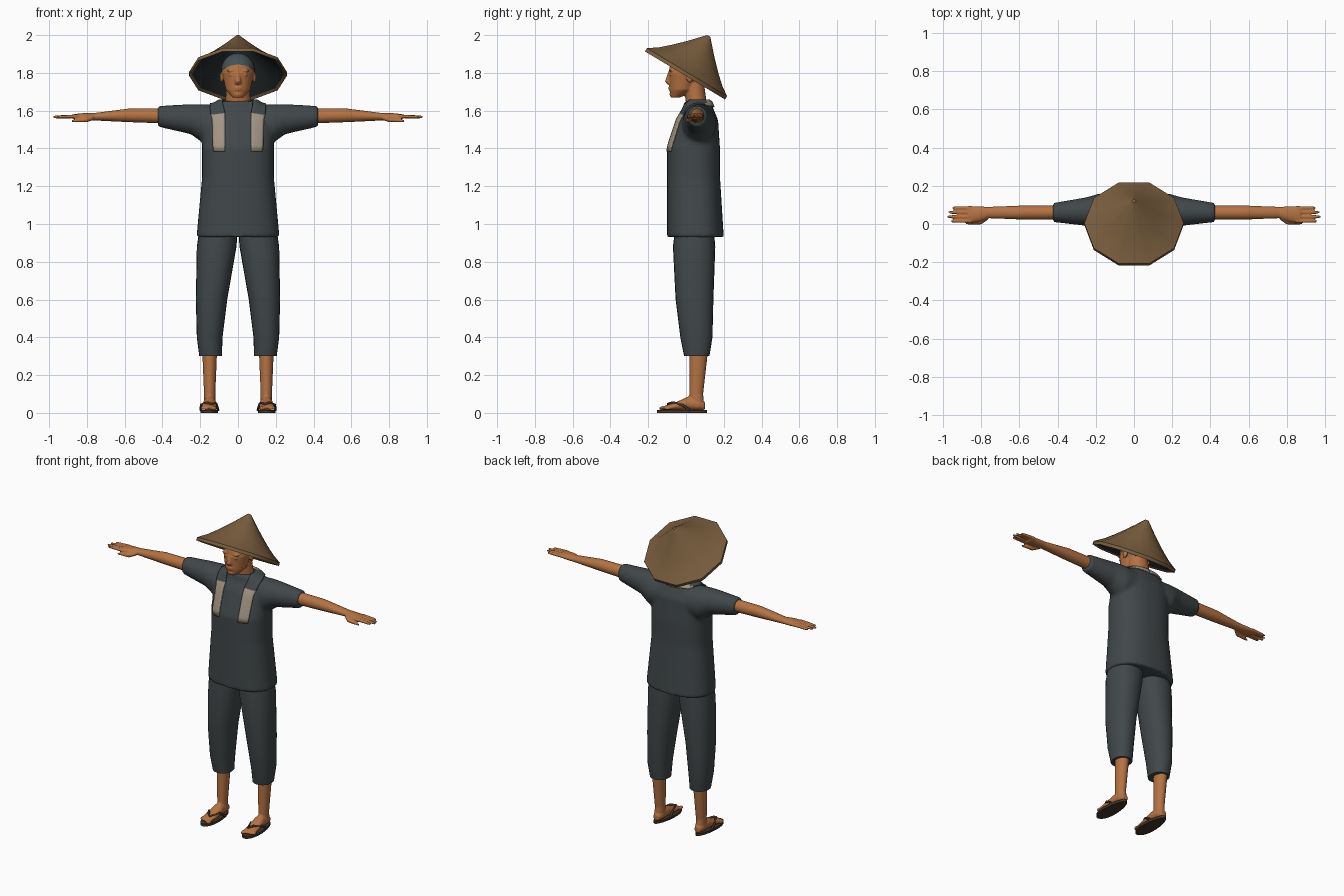
import bpy, bmesh, math
from mathutils import Matrix

cube = bpy.data.objects.get("Cube")
if cube:
    bpy.data.objects.remove(cube, do_unlink=True)


def material(name, red, green, blue):
    mat = bpy.data.materials.new(name)
    mat.use_nodes = True
    mat.diffuse_color = (red, green, blue, 1)
    shader = next(n for n in mat.node_tree.nodes if n.type == "BSDF_PRINCIPLED")
    shader.inputs["Base Color"].default_value = mat.diffuse_color
    shader.inputs["Roughness"].default_value = .9
    return mat


cloth = material("charcoal cloth", .053, .064, .068)
skin = material("tan skin", .46, .17, .055)
straw = material("brown straw", .2, .115, .05)
lining = material("dark lining", .018, .023, .025)
beige = material("beige towel", .36, .3, .23)
slate = material("slate scarf", .06, .085, .1)
leather = material("dark leather", .06, .035, .02)

AXIS_ORDER = {"x": (1, 2, 0), "y": (0, 2, 1), "z": (0, 1, 2)}


def loft(bm, axis, sections, sides=24, power=2):
    """Skin sections (position, centre u, centre v, radius u, radius v) along an axis."""
    u_index, v_index, t_index = AXIS_ORDER[axis]
    loops = []
    for position, u, v, radius_u, radius_v in sections:
        loop = []
        for i in range(sides):
            angle = math.tau * i / sides
            cosine, sine = math.cos(angle), math.sin(angle)
            point = [0, 0, 0]
            point[t_index] = position
            point[u_index] = u + radius_u * math.copysign(abs(cosine) ** (2 / power), cosine)
            point[v_index] = v + radius_v * math.copysign(abs(sine) ** (2 / power), sine)
            loop.append(bm.verts.new(point))
        loops.append(loop)
    for lower, upper in zip(loops, loops[1:]):
        for i in range(sides):
            j = (i + 1) % sides
            bm.faces.new((lower[i], lower[j], upper[j], upper[i]))
    bm.faces.new(loops[0])
    bm.faces.new(loops[-1])


def ball(bm, centre, radii):
    placement = Matrix.Translation(centre) @ Matrix.Diagonal((*radii, 1))
    bmesh.ops.create_uvsphere(bm, u_segments=24, v_segments=16, radius=1, matrix=placement)


def finish(name, bm, materials, mirror=False, voxel=0):
    bmesh.ops.recalc_face_normals(bm, faces=bm.faces)
    mesh = bpy.data.meshes.new(name)
    bm.to_mesh(mesh)
    bm.free()
    for polygon in mesh.polygons:
        polygon.use_smooth = True
    mesh.set_sharp_from_angle(angle=math.radians(42))
    for mat in materials:
        mesh.materials.append(mat)
    obj = bpy.data.objects.new(name, mesh)
    bpy.context.collection.objects.link(obj)
    if mirror:
        obj.modifiers.new("mirror", "MIRROR").use_mirror_merge = False
    if voxel:
        blend = obj.modifiers.new("blend", "REMESH")
        blend.mode, blend.voxel_size, blend.use_smooth_shade = "VOXEL", voxel, True
        relax = obj.modifiers.new("relax", "SMOOTH")
        relax.factor, relax.iterations = .5, 4
    return obj


# Shirt: torso and short sleeves blended together
bm = bmesh.new()
loft(bm, "z", [(.93, 0, .05, .22, .15), (1.25, 0, .04, .19, .14), (1.4, 0, .04, .19, .14),
               (1.55, 0, .06, .19, .11), (1.61, 0, .065, .16, .08), (1.65, 0, .06, .1, .07)],
     sides=36, power=2.4)
for side in (1, -1):
    loft(bm, "x", [(side * .1, .07, 1.53, .09, .1), (side * .18, .07, 1.53, .09, .105),
                   (side * .25, .065, 1.555, .075, .08), (side * .425, .06, 1.57, .05, .055)])
shirt = finish("shirt", bm, [cloth], voxel=.011)

# Towel: two front ends and a band around the neck, wrapped onto the shirt
bm = bmesh.new()
edges = [((.07, y, z), (.145, y, z)) for y, z in ((-.11, 1.385), (-.04, 1.59))]
for degrees in (0, 45, 90):
    cosine, sine = math.cos(math.radians(degrees)), math.sin(math.radians(degrees))
    edges.append(((.08 * cosine, .05 + .07 * sine, 1.66), (.15 * cosine, .05 + .1 * sine, 1.62)))
rows = [[bm.verts.new(point) for point in edge] for edge in edges]
for (inner, outer), (next_inner, next_outer) in zip(rows, rows[1:]):
    bm.faces.new((inner, outer, next_outer, next_inner))
bmesh.ops.subdivide_edges(bm, edges=bm.edges, cuts=5, use_grid_fill=True)
for face in bm.faces:
    middle = face.calc_center_median()
    face.material_index = int(middle.z > 1.59 and middle.y < .1)
towel = finish("shoulder_towel", bm, [beige, cloth], mirror=True)
wrap = towel.modifiers.new("wrap", "SHRINKWRAP")
wrap.target, wrap.wrap_mode, wrap.offset = shirt, "ABOVE_SURFACE", .006
thickness = towel.modifiers.new("thickness", "SOLIDIFY")
thickness.thickness, thickness.offset = .008, 0

# Trousers
bm = bmesh.new()
loft(bm, "z", [(.3, .145, .057, .06, .067), (.4, .15, .055, .068, .085),
               (.6, .14, .045, .083, .1), (.88, .113, .043, .105, .112), (1, .1, .045, .1, .1)],
     power=2.2)
finish("trousers", bm, [cloth], mirror=True)

# Lower legs, feet and toes
bm = bmesh.new()
loft(bm, "z", [(.34, .15, .068, .04, .05), (.1, .15, .054, .03, .037), (.03, .15, .057, .03, .04)])
loft(bm, "y", [(.1, .15, .036, .02, .02), (.07, .15, .045, .032, .032), (.01, .15, .05, .034, .036),
               (-.05, .152, .036, .04, .022), (-.115, .155, .026, .038, .011)])
for toe in range(5):
    size = .008 if toe else .012
    ball(bm, (.125 + toe * .0165, -.122 + toe * .006, .024), (size, .021, size))
finish("legs_and_feet", bm, [skin], mirror=True, voxel=.005)

# Sandal soles: an oval outline that widens toward the toes
bm = bmesh.new()
outline = []
for i in range(28):
    angle = math.tau * i / 28
    reach = math.sin(angle)
    half_width = .046 - .009 * reach
    outline.append(bm.verts.new((.152 + half_width * math.cos(angle), .132 * reach - .022, 0)))
sole = bm.faces.new(outline)
raised = bmesh.ops.extrude_face_region(bm, geom=[sole])["geom"]
raised_verts = [item for item in raised if isinstance(item, bmesh.types.BMVert)]
bmesh.ops.translate(bm, vec=(0, 0, .016), verts=raised_verts)
finish("sandal_soles", bm, [leather], mirror=True)

# Sandal straps running from the toe gap to both sides of the foot
strap_path = [(.105, .02, .015), (.115, -.03, .048), (.14, -.095, .047),
              (.165, -.07, .055), (.195, -.02, .042), (.197, .02, .015)]
for label, side in (("left", 1), ("right", -1)):
    curve = bpy.data.curves.new(label + "_sandal_strap", "CURVE")
    curve.dimensions, curve.bevel_depth, curve.bevel_resolution = "3D", .007, 2
    spline = curve.splines.new("POLY")
    spline.points.add(len(strap_path) - 1)
    for point, (x, y, z) in zip(spline.points, strap_path):
        point.co = (side * x, y, z, 1)
    curve.materials.append(leather)
    strap = bpy.data.objects.new(label + "_sandal_strap", curve)
    bpy.context.collection.objects.link(strap)

# Arms, palms, fingers and thumbs
bm = bmesh.new()
loft(bm, "x", [(.38, .06, 1.572, .038, .04), (.58, .06, 1.575, .037, .036), (.76, .06, 1.568, .03, .02),
               (.81, .052, 1.568, .04, .02), (.87, .05, 1.568, .043, .014)])
for finger in range(4):
    y = .015 + .023 * finger
    tip = .985 - .02 * abs(finger - 1.3)
    loft(bm, "x", [(.85, y, 1.57, .011, .011), (tip - .01, y, 1.567, .008, .008),
                   (tip, y, 1.566, .005, .005)], sides=10)
loft(bm, "x", [(.765, .035, 1.562, .014, .012), (.8, .012, 1.552, .015, .014),
               (.88, .004, 1.545, .007, .006)], sides=10)
finish("arms_and_hands", bm, [skin], mirror=True, voxel=.005)

# Head: skull, jaw, neck, nose, lips, chin, brows, eyelids and ears
skull_centre, skull_radii = (0, .01, 1.81), (.086, .1, .09)
bm = bmesh.new()
ball(bm, skull_centre, skull_radii)
loft(bm, "z", [(1.67, 0, -.055, .03, .026), (1.71, 0, -.02, .065, .067), (1.8, 0, 0, .085, .093)])
loft(bm, "z", [(1.6, 0, .06, .07, .055), (1.75, 0, .04, .06, .055)])
loft(bm, "z", [(1.74, 0, -.09, .016, .01), (1.755, 0, -.094, .016, .017), (1.81, 0, -.087, .007, .006)])
for height, depth in ((1.722, -.083), (1.711, -.081)):
    ball(bm, (0, depth, height), (.023, .012, .005))
ball(bm, (0, -.07, 1.686), (.024, .018, .014))
for side in (1, -1):
    ball(bm, (side * .036, -.078, 1.812), (.026, .012, .006))
    ball(bm, (side * .036, -.078, 1.79), (.015, .009, .007))
    ball(bm, (side * .088, .02, 1.777), (.009, .019, .029))
finish("head", bm, [skin], voxel=.005)

# Head scarf: a shell over the skull, cut on a slope so it is low at the nape
bm = bmesh.new()
ball(bm, skull_centre, [radius + .005 for radius in skull_radii])
bmesh.ops.bisect_plane(bm, geom=bm.verts[:] + bm.edges[:] + bm.faces[:], plane_co=(0, -.09, 1.845),
                       plane_no=(0, .5, .87), clear_inner=True)
finish("head_scarf", bm, [slate])

# Ten-sided straw hat, tipped back, with a dark lining inside the rim
rim, steps = .26, 6


def crown_height(radius):
    return .01 + .235 * (1 - radius / rim) ** 1.2


radii = [max(rim * (step / steps) ** 1.3, .01) for step in range(steps + 1)]
under_radii = [rim * .94] + radii[-2::-1]
bm = bmesh.new()
loft(bm, "z", [(crown_height(r), 0, 0, r, r) for r in radii]
     + [(crown_height(rim) - .02, 0, 0, rim, rim)]
     + [(crown_height(r) - .02, 0, 0, r, r) for r in under_radii], sides=10)
bmesh.ops.recalc_face_normals(bm, faces=bm.faces)
for face in bm.faces:
    middle = face.calc_center_median()
    face.material_index = int(face.normal.z < -.1 and middle.xy.length < rim * .87)
tilt = Matrix.Translation((0, 0, 1.795)) @ Matrix.Rotation(math.radians(-31), 4, "X")
bmesh.ops.transform(bm, verts=bm.verts, matrix=tilt)
finish("straw_hat", bm, [straw, lining])
